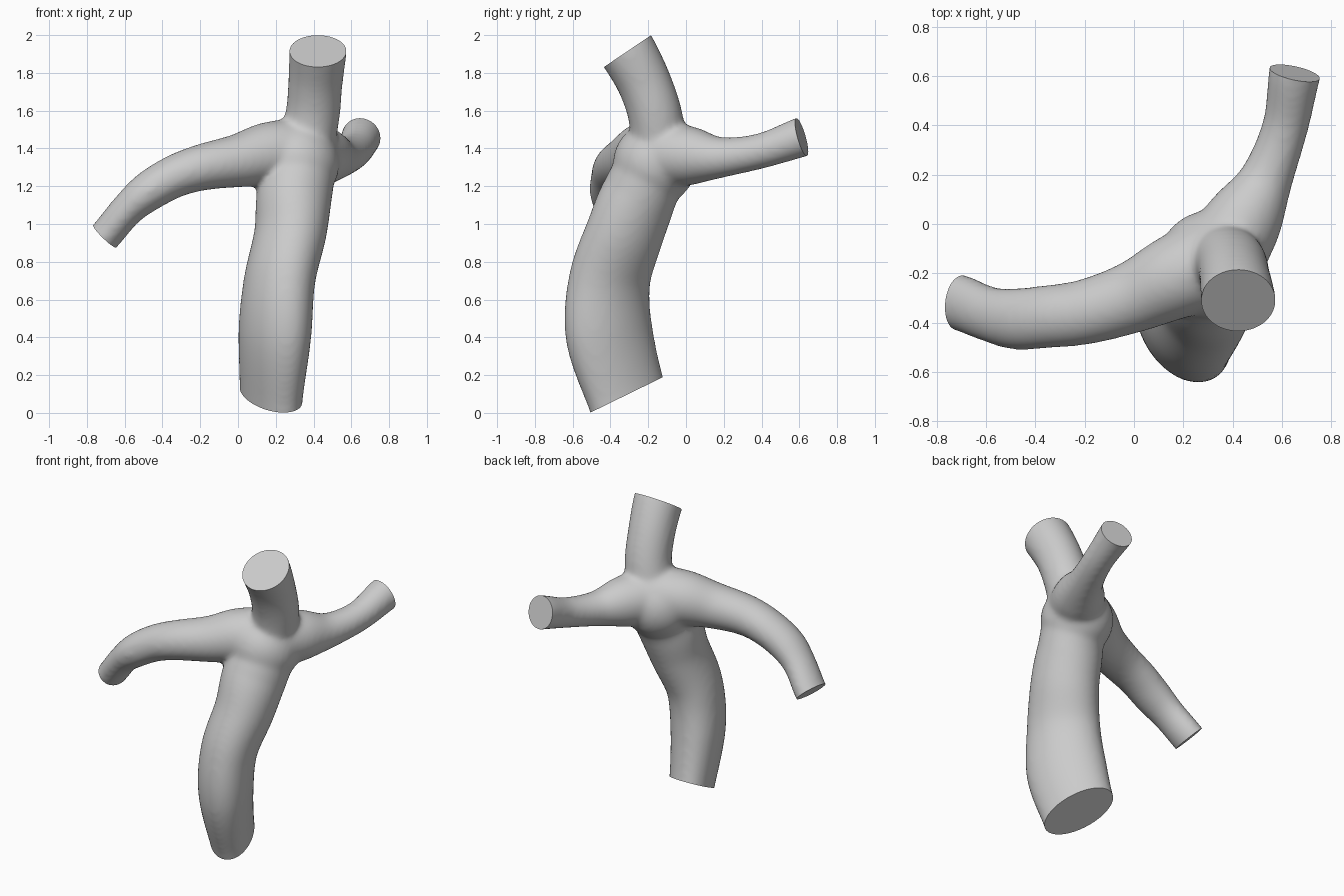
import bpy, bmesh, math
from mathutils import Vector, Matrix

if "Cube" in bpy.data.objects:
    bpy.data.objects.remove(bpy.data.objects["Cube"])

SIDES, STEPS = 40, 10
HUB = (.35, -.14, 1.37)     # where all limbs meet


def spline(a, b, c, d, t):
    return [.5 * (2*q + (r - p)*t + (2*p - 5*q + 4*r - s)*t*t + (3*q - p - 3*r + s)*t**3)
            for p, q, r, s in zip(a, b, c, d)]


def tube(bm, path, ref, normal, flat, hub_radius):
    """Loft rings from past the cut end to the hub; ovalness 'flat' fades to round."""
    n = Vector(normal).normalized()
    pts = [(*(Vector(path[0][:3]) + n * .12), path[0][3])] + path + [(*HUB, hub_radius)]
    pts = [pts[0]] + pts + [pts[-1]]
    samples = []
    for i in range(len(pts) - 3):
        samples += [spline(*pts[i:i + 4], k / STEPS) for k in range(STEPS)]
    samples.append(pts[-1])
    last = len(samples) - 1
    rings = []
    for i, s in enumerate(samples):
        a = Vector(samples[max(i - 1, 0)][:3])
        b = Vector(samples[min(i + 1, last)][:3])
        t = (b - a).normalized()
        u = Vector(ref)
        u = (u - t * u.dot(t)).normalized()
        v = t.cross(u)
        oval = 1 + (flat - 1) * max(0, 1 - 1.4 * max(0, i / last - .12))
        ring = []
        for k in range(SIDES):
            ang = math.tau * k / SIDES
            ring.append(bm.verts.new(Vector(s[:3]) + s[3] * (u*math.cos(ang) + v*oval*math.sin(ang))))
        rings.append(ring)
    for r0, r1 in zip(rings, rings[1:]):
        for k in range(SIDES):
            j = (k + 1) % SIDES
            bm.faces.new((r0[k], r0[j], r1[j], r1[k]))
    bm.faces.new(rings[0][::-1])
    bm.faces.new(rings[-1])


bm = bmesh.new()
ends = []


def limb(path, ref, normal, flat, hub_radius):
    tube(bm, path, ref, normal, flat, hub_radius)
    ends.append((Vector(path[0][:3]), Vector(normal).normalized()))


# Trunk (points run from the cut end inwards: x, y, z, radius)
trunk = [(.175, -.315, .095, .14), (.195, -.407, .42, .168), (.22, -.405, .7, .173),
         (.277, -.325, .95, .184), (.3, -.245, 1.16, .199)]
limb(trunk, (1, .6, 0), (0, .44, -.9), 1.7, .18)
# Upper limb
upper = [(.423, -.31, 1.915, .152), (.41, -.222, 1.75, .144), (.394, -.162, 1.57, .144)]
limb(upper, (1, 0, 0), (0, -.56, .83), 1, .15)
# Left limb
left = [(-.705, -.32, .935, .115), (-.59, -.365, 1.072, .113), (-.48, -.385, 1.168, .125),
        (-.34, -.375, 1.25, .128), (-.19, -.355, 1.3, .133), (0, -.295, 1.335, .146),
        (.17, -.215, 1.37, .172)]
limb(left, (0, 1, 0), (-.68, .12, -.7), .75, .19)
# Back limb
back = [(.652, .612, 1.46, .106), (.615, .4, 1.388, .094), (.54, .19, 1.353, .108),
        (.455, .03, 1.36, .155)]
limb(back, (1, 0, 0), (.21, .95, .27), 1, .18)
# Swelling at the fork
bmesh.ops.create_icosphere(bm, subdivisions=4, radius=.222, matrix=Matrix.Translation((.315, -.165, 1.32)))

bmesh.ops.recalc_face_normals(bm, faces=bm.faces)
mesh = bpy.data.meshes.new("branching_trunk")
bm.to_mesh(mesh)
bm.free()
obj = bpy.data.objects.new("branching_trunk", mesh)
bpy.context.collection.objects.link(obj)
bpy.context.view_layer.objects.active = obj
obj.select_set(True)

# Fuse the limbs and soften the junction
fuse = obj.modifiers.new("fuse", 'REMESH')
fuse.mode = 'VOXEL'
fuse.voxel_size = .015
soft = obj.modifiers.new("soften", 'SMOOTH')
soft.factor = .5
soft.iterations = 16
for name in ("fuse", "soften"):
    bpy.ops.object.modifier_apply(modifier=name)

# Slice each limb flat at its end and cap it
bm = bmesh.new()
bm.from_mesh(obj.data)
for c, n in ends:
    faces = [f for f in bm.faces if (f.calc_center_median() - c).length < .42]
    geom = faces + list({e for f in faces for e in f.edges}) + list({v for f in faces for v in f.verts})
    bmesh.ops.bisect_plane(bm, geom=geom, dist=1e-5, plane_co=c, plane_no=n)
    beyond = [v for v in bm.verts if (v.co - c).length < .45 and (v.co - c).dot(n) > 1e-4]
    bmesh.ops.delete(bm, geom=beyond, context='VERTS')
    bmesh.ops.holes_fill(bm, edges=[e for e in bm.edges if e.is_boundary], sides=0)
bmesh.ops.recalc_face_normals(bm, faces=bm.faces)
bm.to_mesh(obj.data)
bm.free()
bpy.ops.object.shade_smooth_by_angle(angle=math.radians(40))
